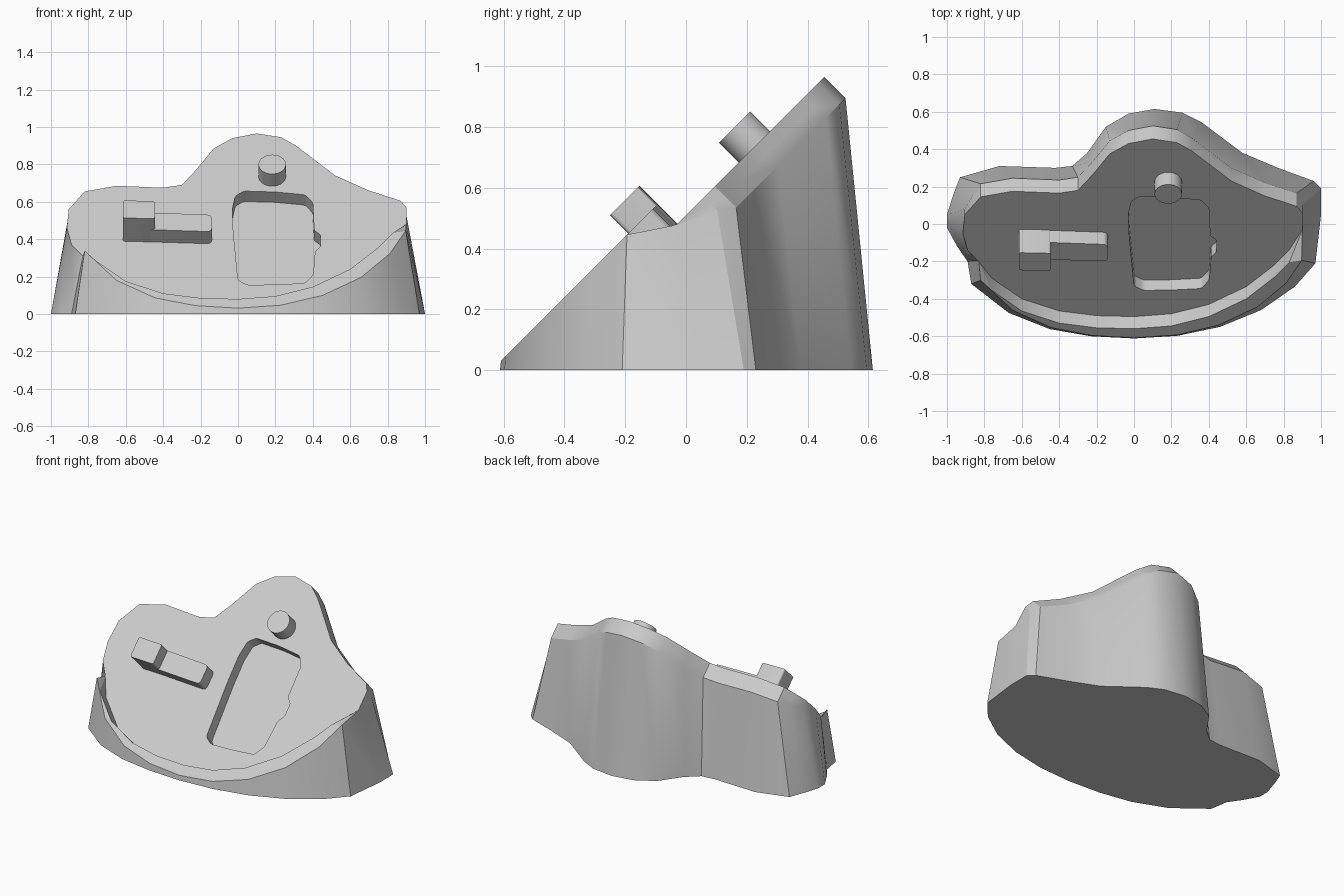
import bpy
import bmesh
from mathutils import Vector

if "Cube" in bpy.data.objects:
    bpy.data.objects.remove(bpy.data.objects["Cube"])

SLOPE = 0.51        # height of the 45 degree face plane at y = 0
LIP = 0.065         # rise of the front rim
SKIRT = 0.07        # depth of the square edge at the back

plaster = bpy.data.materials.new("light grey")
plaster.use_nodes = True
plaster.diffuse_color = (0.6, 0.6, 0.6, 1)
plaster.node_tree.nodes["Principled BSDF"].inputs["Base Color"].default_value = (0.6, 0.6, 0.6, 1)


def on_face(x, y, t=0.0):
    """Point on the sloped face, lifted square to it by t."""
    return Vector((x, y - t, y + SLOPE + t))


def finish(name, bm):
    bmesh.ops.recalc_face_normals(bm, faces=bm.faces)
    mesh = bpy.data.meshes.new(name)
    bm.to_mesh(mesh)
    bm.free()
    mesh.materials.append(plaster)
    obj = bpy.data.objects.new(name, mesh)
    bpy.context.collection.objects.link(obj)
    return obj


def smooth(obj):
    bpy.ops.object.select_all(action="DESELECT")
    obj.select_set(True)
    bpy.context.view_layer.objects.active = obj
    bpy.ops.object.shade_smooth_by_angle(angle=0.52)


def loft(bm, rings):
    """Join closed rings with quads and cap both ends."""
    rows = [[bm.verts.new(p) for p in ring] for ring in rings]
    n = len(rows[0])
    for low, high in zip(rows, rows[1:]):
        for i in range(n):
            j = (i + 1) % n
            bm.faces.new((low[i], low[j], high[j], high[i]))
    bm.faces.new(rows[0])
    bm.faces.new(rows[-1])
    return rows


def slab(name, outline, bottom, top, radius=0.0):
    """Prism square to the sloped face with rounded upright corners."""
    bm = bmesh.new()
    low, high = loft(bm, [[on_face(x, y, t) for x, y in outline] for t in (bottom, top)])
    if radius:
        uprights = [bm.edges.get((a, b)) for a, b in zip(low, high)]
        bmesh.ops.bevel(bm, geom=uprights, offset=radius, segments=4,
                        profile=0.5, affect="EDGES", clamp_overlap=True)
    return finish(name, bm)


# Back outline: face x, face y, skirt share, base x, base y
back = [
    (-.89, -.14, 0, -.945, -.12), (-.915, -.05, 0, -1, -.02), (-.905, .05, .4, -1, .05),
    (-.86, .1, .8, -.965, .16), (-.82, .145, 1, -.93, .25), (-.65, .175, 1, -.72, .31),
    (-.4, .165, 1, -.42, .3), (-.3, .18, 1, -.33, .31), (-.22, .265, 1, -.25, .38),
    (-.13, .375, 1, -.15, .52), (-.03, .43, 1, -.03, .59), (.1, .455, 1, .11, .615),
    (.23, .435, 1, .26, .595), (.31, .39, 1, .36, .545), (.52, .23, 1, .58, .38),
    (.7, .15, 1, .77, .3), (.87, .095, 1, .96, .23), (.9, .06, .6, 1, .19),
    (.9, -.03, 0, 1, .05),
]
# Front outline with raised rim: face x, face y, base x, base y
front = [
    (.83, -.14, .97, -.21), (.75, -.22, .86, -.335), (.6, -.335, .68, -.46),
    (.4, -.43, .46, -.55), (.2, -.48, .23, -.598), (0, -.495, 0, -.612),
    (-.2, -.49, -.23, -.6), (-.4, -.465, -.45, -.562), (-.6, -.4, -.67, -.475),
    (-.76, -.29, -.87, -.32),
]

# Rings run base, outer edge, rim edge, face
base, outer, inner, face = [], [], [], []
for x, y, share, bx, by in back:
    base.append(Vector((bx, by, 0)))
    outer.append(on_face(x, y, -SKIRT * max(share, 0.04)))
    inner.append(on_face(x, y, -SKIRT * max(share, 0.04) / 2))
    face.append(on_face(x, y))
for x, y, bx, by in front:
    z = (by + SLOPE + 2 * LIP) / (1 + 0.17 * by)
    shrink = 1 - 0.17 * z
    base.append(Vector((bx, by, 0)))
    outer.append(Vector((bx * shrink, by * shrink, z)))
    inner.append(on_face(x, y, LIP))
    face.append(on_face(x, y))
# Step where the left end of the rim stops
base.append(Vector((-.89, -.2, 0)))
for ring, t in ((outer, -.004), (inner, -.002), (face, 0)):
    ring.append(on_face(-.83, -.2, t))

bm = bmesh.new()
loft(bm, [base, outer, inner, face])
body = finish("sloped_body", bm)

# Shallow pocket with side notches
pocket = [
    (-.03, .05), (-.015, .12), (.03, .147), (.2, .142), (.36, .127), (.4, .085),
    (.407, -.065), (.442, -.085), (.442, -.15), (.412, -.175), (.402, -.3),
    (.36, -.345), (.2, -.353), (.05, -.355), (0, -.33), (-.025, -.07),
]
cutter = slab("pocket_cutter", pocket, -.055, .1, .015)
cutter.hide_render = True
cut = body.modifiers.new("pocket", "BOOLEAN")
cut.operation = "DIFFERENCE"
cut.solver = "EXACT"
cut.object = cutter
bpy.context.view_layer.objects.active = body
bpy.ops.object.modifier_apply(modifier=cut.name)
bpy.data.objects.remove(cutter)
smooth(body)

# Raised bar with a taller block at its left end
bar = [(-.615, -.12), (-.14, -.135), (-.14, -.045), (-.615, -.028)]
smooth(slab("raised_bar", bar, -.01, .065, .025))
block = [(-.615, -.122), (-.445, -.125), (-.445, -.032), (-.615, -.028)]
smooth(slab("end_block", block, -.01, .125, .012))

# Round peg standing square to the face
bm = bmesh.new()
bmesh.ops.create_cone(bm, cap_ends=True, segments=32, radius1=.073, radius2=.073, depth=.11)
peg = finish("round_peg", bm)
peg.location = on_face(.183, .225, .026)
peg.rotation_euler = (0.7854, 0, 0)
smooth(peg)
